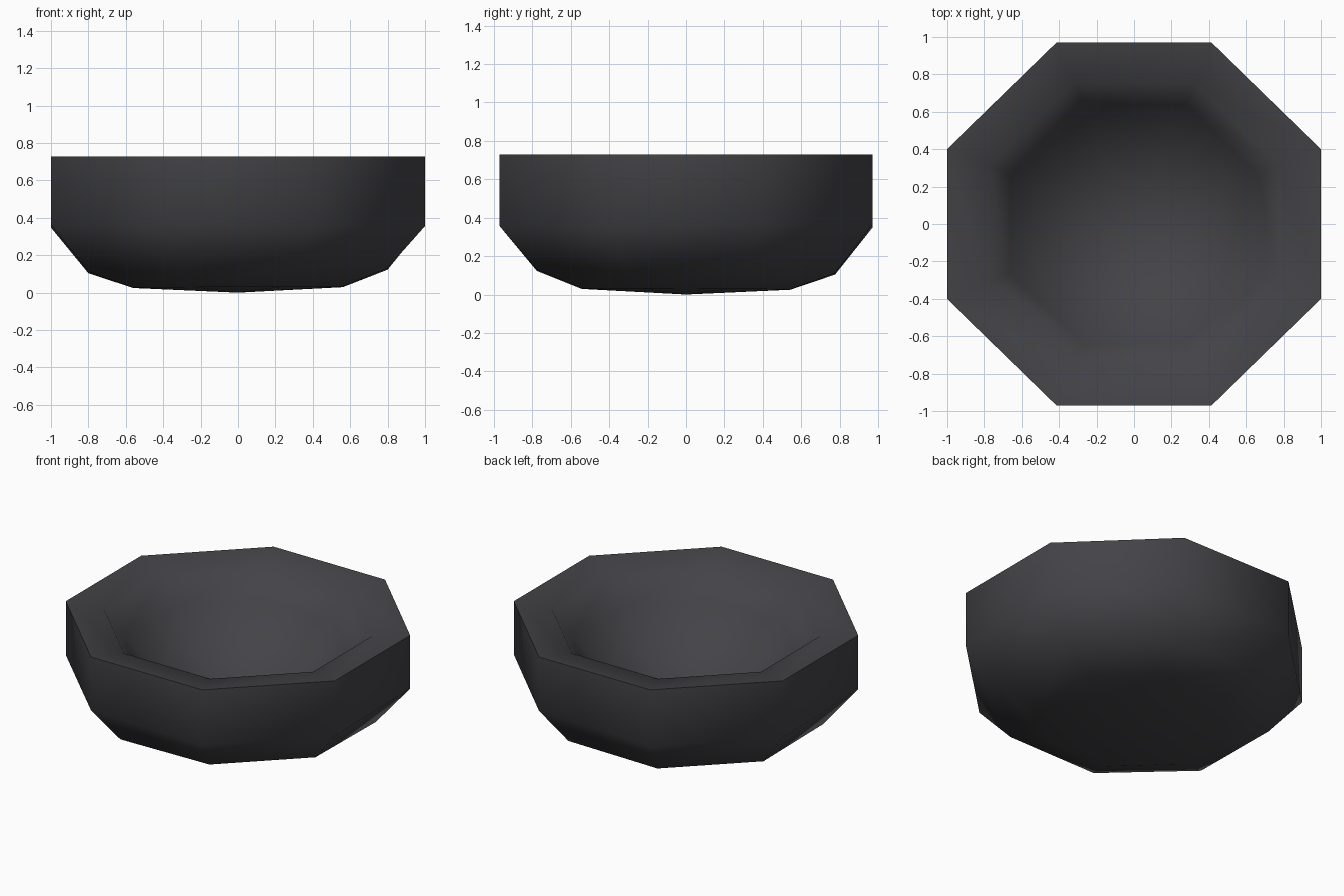
import bpy, bmesh, math

if "Cube" in bpy.data.objects:
    bpy.data.objects.remove(bpy.data.objects["Cube"])

# Irregular octagon: ring shape at unit scale
OCT = [(1, .4), (.414, .97), (-.414, .97), (-1, .4),
       (-1, -.4), (-.414, -.97), (.414, -.97), (1, -.4)]

# Profile (scale, height, tilt, twist) from outer base to the sloping rim
PROFILE = [(.56, .028, .004, 0), (.8, .117, .012, 0), (1, .36, .003, .02), (1, .728, 0, 0),
           (.775, .694, 0, 0)]

# Hollow: part of a sphere, getting lower towards the middle
R, FLOOR = .87, .17
for s in (.66, .5, .28):
    PROFILE.append((s, FLOOR + R - math.sqrt(R * R - (1.06 * s) ** 2), 0, 0))

bm = bmesh.new()
rings = [[bm.verts.new((x * s, y * s, z + t * (x - y) * s + w * x * y)) for x, y in OCT]
         for s, z, t, w in PROFILE]
for a, b in zip(rings, rings[1:]):
    for i in range(8):
        j = (i + 1) % 8
        bm.faces.new((a[i], a[j], b[j], b[i]))

# Underside and inner floor closed with fans
for ring, z in ((rings[0], 0), (rings[-1], FLOOR)):
    c = bm.verts.new((0, 0, z))
    for i in range(8):
        bm.faces.new((ring[i], ring[(i + 1) % 8], c))
bmesh.ops.recalc_face_normals(bm, faces=bm.faces)

mesh = bpy.data.meshes.new("bowl")
bm.to_mesh(mesh)
bm.free()
bowl = bpy.data.objects.new("bowl", mesh)
bpy.context.collection.objects.link(bowl)

# Single dark colour
mat = bpy.data.materials.new("charcoal grey")
mat.diffuse_color = (.057, .056, .063, 1)
mat.use_nodes = True
mat.node_tree.nodes["Principled BSDF"].inputs["Base Color"].default_value = mat.diffuse_color
mesh.materials.append(mat)

# Smooth body, sharp rim
bpy.context.view_layer.objects.active = bowl
bowl.select_set(True)
bpy.ops.object.shade_smooth_by_angle(angle=.84)
